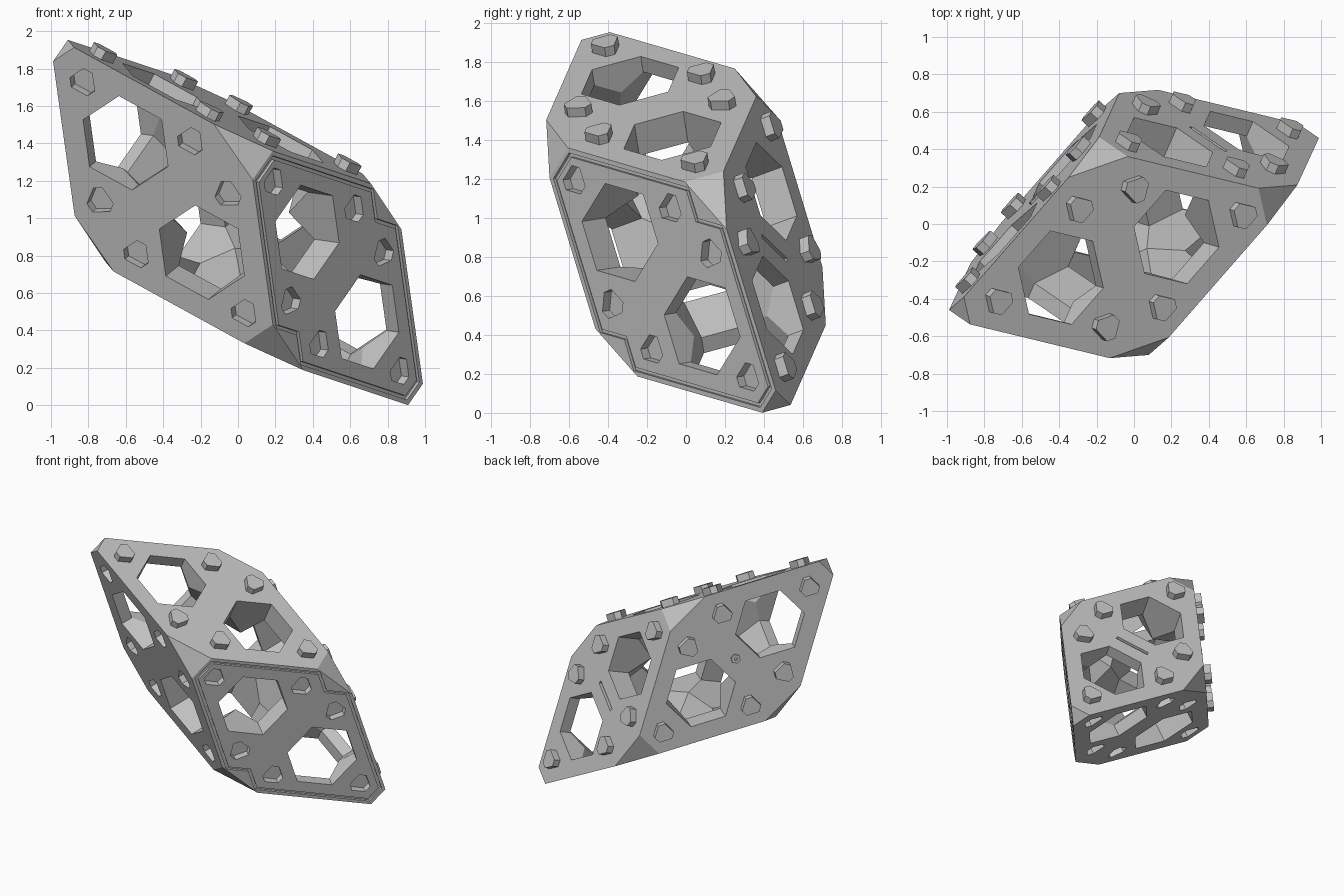
import bpy, bmesh, math
from mathutils import Vector, Matrix

if "Cube" in bpy.data.objects:
    bpy.data.objects.remove(bpy.data.objects["Cube"], do_unlink=True)

# Material
GREY = (0.54, 0.54, 0.54, 1)
grey = bpy.data.materials.new("plain grey")
grey.use_nodes = True
grey.diffuse_color = GREY
grey.node_tree.nodes["Principled BSDF"].inputs["Base Color"].default_value = GREY

# Skewed frame: three edge directions 60 degrees apart around a leaning axis
H = 0.618
CENTRE = Vector((0, 0, 0.977))
axis = Vector((2, 1, -2)).normalized()
down = Vector((-1, 0, -1)).normalized()
EDGES = [axis * math.sqrt(2 / 3) + Matrix.Rotation(math.radians(t + 1.7), 3, axis) @ down / math.sqrt(3)
         for t in (120, 240, 0)]
FRAME = Matrix.Translation(CENTRE) @ Matrix(EDGES).transposed().to_4x4()


def cell(k, depth, p, q):
    """Unskewed point with depth along axis k, p and q along the others."""
    c = [p, q]
    c.insert(k, depth)
    return Vector(c)


def on_face(k, depth, p, q):
    return FRAME @ cell(k, depth, p, q)


def finish(name, bm):
    bmesh.ops.recalc_face_normals(bm, faces=bm.faces[:])
    me = bpy.data.meshes.new(name)
    bm.to_mesh(me)
    bm.free()
    me.materials.append(grey)
    ob = bpy.data.objects.new(name, me)
    bpy.context.scene.collection.objects.link(ob)
    return ob


def bridge(bm, a, b):
    for i in range(len(a)):
        j = (i + 1) % len(a)
        bm.faces.new((a[i], a[j], b[j], b[i]))


def prism(bm, low, high):
    a = [bm.verts.new(p) for p in low]
    b = [bm.verts.new(p) for p in high]
    bm.faces.new(a[::-1])
    bm.faces.new(b)
    bridge(bm, a, b)


def face_frame(k, side):
    """Outward normal, long diagonal and short diagonal of a face."""
    e, f = [EDGES[i] for i in range(3) if i != k]
    n = e.cross(f).normalized()
    if n.dot(EDGES[k]) * side < 0:
        n = -n
    return n, (e + f).normalized(), (f - e).normalized()


def volume(me):
    bm = bmesh.new()
    bm.from_mesh(me)
    v = bm.calc_volume()
    bm.free()
    return v


def carve(bm):
    """Cut a shape out of the body, keeping the first solver result that is sound."""
    cutter = finish("cutter", bm)
    cutter.hide_render = True
    before = volume(body.data)
    mod = body.modifiers.new("cut", 'BOOLEAN')
    mod.operation = 'DIFFERENCE'
    mod.object = cutter
    result = None
    for solver in ('MANIFOLD', 'EXACT'):
        mod.solver = solver
        bpy.context.view_layer.update()
        graph = bpy.context.evaluated_depsgraph_get()
        me = bpy.data.meshes.new_from_object(body.evaluated_get(graph))
        if before * 0.4 < volume(me) < before - 0.00001:
            result = me
            break
    body.modifiers.clear()
    if result:
        body.data = result
    bpy.data.objects.remove(cutter, do_unlink=True)


# Rhombic block with every corner cut off
bm = bmesh.new()
SIGNS = [(x, y, z) for x in (-1, 1) for y in (-1, 1) for z in (-1, 1)]
corner = {}
for s in SIGNS:
    cut = 0.155 if abs(sum(s)) == 3 else 0.21
    for i in range(3):
        p = Vector(s) * H
        p[i] -= s[i] * cut
        corner[s, i] = bm.verts.new(FRAME @ p)
    bm.faces.new([corner[s, i] for i in range(3)])
for k in range(3):
    i, j = [a for a in range(3) if a != k]
    for side in (-1, 1):
        loop = []
        for p, q, order in ((-1, -1, (j, i)), (1, -1, (i, j)), (1, 1, (j, i)), (-1, 1, (i, j))):
            s = tuple(int(v) for v in cell(k, side, p, q))
            loop += [corner[s, a] for a in order]
        bm.faces.new(loop)
body = finish("body", bm)

# Six-sided openings, square to the faces
RADIUS = 0.265


def tunnel(middle, direction, start, end, first):
    ring = [Matrix.Rotation(math.radians(60 * i), 3, direction) @ (first * RADIUS) for i in range(6)]
    bm = bmesh.new()
    prism(bm, [middle + v + direction * start for v in ring],
          [middle + v + direction * end for v in ring])
    carve(bm)


for k in range(3):
    n, u, w = face_frame(k, 1)
    # straight through the middle of the block
    tunnel(CENTRE, n, -0.6, 0.6, w)
    # short openings that meet inside each pointed end
    for side in (-1, 1):
        tunnel(on_face(k, side * H, side * H / 3, side * H / 3), n * side, -0.27, 0.05, w)
# Passage joining the two pointed ends
tunnel(CENTRE, axis, -0.75, 0.75, (EDGES[1] - EDGES[0]).normalized())

# Blunt triangular studs and the matching sockets
SPOTS = [(-0.435, -0.435, 0), (0.435, 0.435, 0), (0.235, -0.435, 0), (-0.235, 0.435, 0),
         (0.435, -0.235, 1), (-0.435, 0.235, 1)]


def blunt_triangles(k, side, low, high, radius):
    n, u, w = face_frame(k, side)
    bm = bmesh.new()
    for p, q, turned in SPOTS:
        centre = on_face(k, side * H, p, q)
        outline = []
        for tip in range(3):
            for d in (-20, 20):
                t = math.radians(tip * 120 + d + turned * 90)
                outline.append(centre + (u * math.cos(t) + w * math.sin(t)) * radius)
        prism(bm, [v + n * low for v in outline], [v + n * high for v in outline])
    return bm


STUD_SIDES = [(0, 1, "back_left_studs"), (1, -1, "back_right_studs"), (2, -1, "top_studs")]
for k, side, name in STUD_SIDES:
    finish(name, blunt_triangles(k, side, -0.01, 0.052, 0.074))
    carve(blunt_triangles(k, -side, -0.055, 0.02, 0.078))


# Border groove on the front left face, notched at its wide corners
def border(s):
    k, m, t, j = H - s, 0.42 - 0.3 * s, 0.468 - 0.3 * s, 0.45 - s
    return [(-k, -m), (-m, -k), (j, -k), (j, -j), (k, -j),
            (k, t), (t, k), (-j, k), (-j, j), (-k, j)]


n, u, w = face_frame(1, 1)
bm = bmesh.new()
loops = [[bm.verts.new(on_face(1, H, *v) + n * lift) for v in border(inset)]
         for inset, lift in ((0.028, -0.018), (0.028, 0.02), (0.05, 0.02), (0.05, -0.018))]
for a in range(4):
    bridge(bm, loops[a], loops[(a + 1) % 4])
carve(bm)

# Narrow slot across the back left face
n, u, w = face_frame(0, 1)
mid = on_face(0, H, 0, 0)
slot = [mid + u * 0.013 * x + w * 0.13 * y for x, y in ((-1, -1), (1, -1), (1, 1), (-1, 1))]
bm = bmesh.new()
prism(bm, [v - n * 0.05 for v in slot], [v + n * 0.02 for v in slot])
carve(bm)

# Small six-sided collar in the middle of the back right face
n, u, w = face_frame(1, -1)
mid = on_face(1, -H, 0, 0)
bm = bmesh.new()
rings = [[bm.verts.new(mid + n * lift + (u * math.cos(i * math.pi / 3)
                                         + w * math.sin(i * math.pi / 3)) * radius)
          for i in range(6)]
         for radius, lift in ((0.036, -0.005), (0.036, 0.012), (0.012, 0.012), (0.012, -0.005))]
for a in range(4):
    bridge(bm, rings[a], rings[(a + 1) % 4])
finish("collar", bm)
